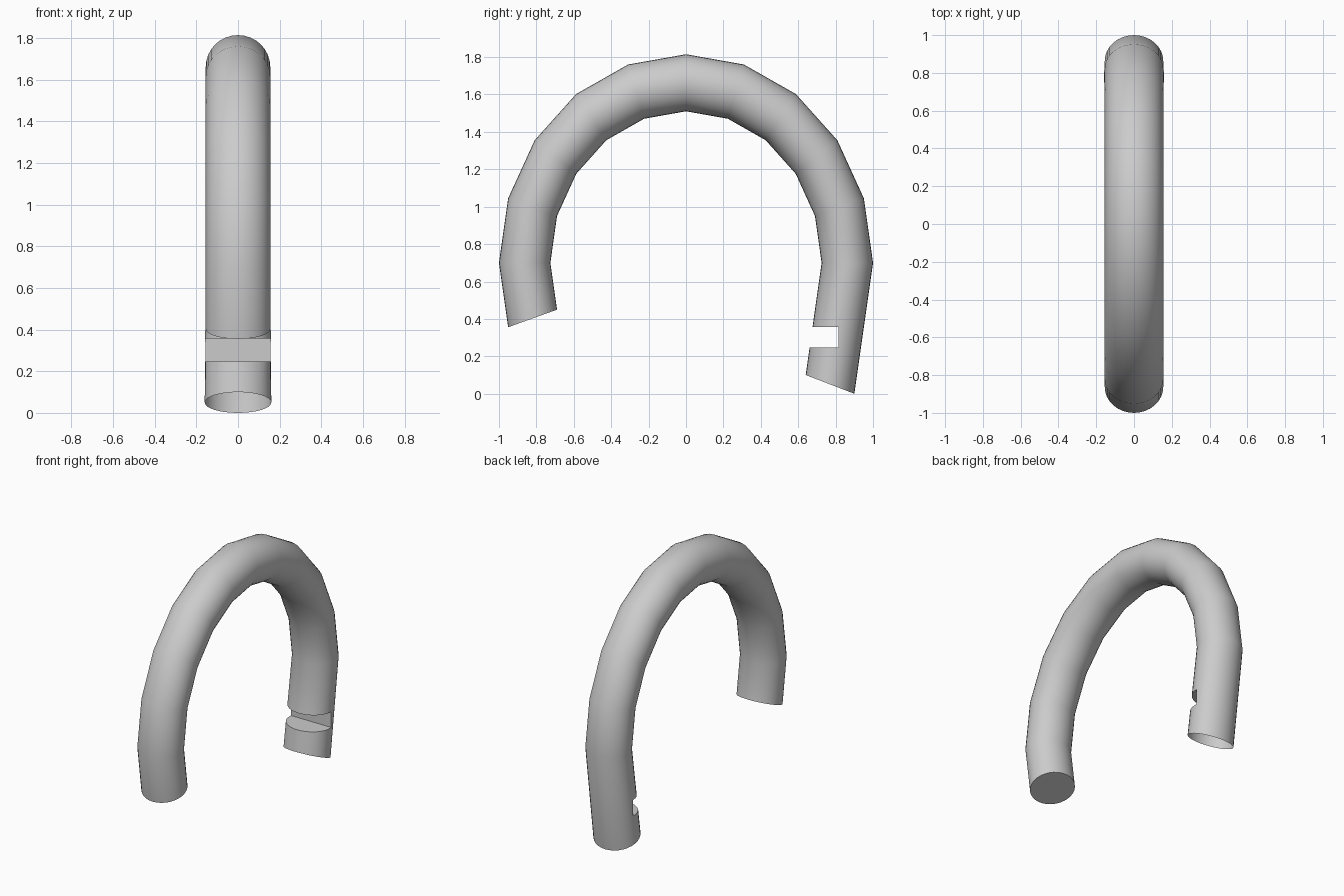
import bpy, bmesh
from math import sin, cos, pi, radians
from mathutils import Vector

if "Cube" in bpy.data.objects:
    bpy.data.objects.remove(bpy.data.objects["Cube"])

SIDES = 32
WIDTH = 0.155


def arch_pair(deg):
    """Outer and inner edge points of the arch at one angle (side plane)."""
    a = radians(deg)
    outer = Vector((0, cos(a), 0.70 + 1.115 * sin(a)))
    inner = Vector((0, 0.725 * cos(a), 0.70 + 0.81 * sin(a)))
    return outer, inner


# Cross-section stations: long leg end, the arch, short leg end
stations = [(Vector((0, 0.90, 0.0)), Vector((0, 0.64, 0.10)), 0.16)]
stations += [(*arch_pair(d), WIDTH) for d in range(0, 199, 18)]

# Curved bar swept through the stations
bm = bmesh.new()
rings = []
for outer, inner, w in stations:
    mid, half = (outer + inner) / 2, (outer - inner) / 2
    rings.append([bm.verts.new(mid + half * cos(2 * pi * i / SIDES)
                               + Vector((w * sin(2 * pi * i / SIDES), 0, 0)))
                  for i in range(SIDES)])
for r0, r1 in zip(rings, rings[1:]):
    for i in range(SIDES):
        j = (i + 1) % SIDES
        bm.faces.new((r0[i], r0[j], r1[j], r1[i]))
bm.faces.new(rings[0])
bm.faces.new(rings[-1])
bmesh.ops.recalc_face_normals(bm, faces=bm.faces[:])
mesh = bpy.data.meshes.new("shackle")
bm.to_mesh(mesh)
bm.free()
shackle = bpy.data.objects.new("shackle", mesh)
bpy.context.collection.objects.link(shackle)

# Locking notch on the inside of the long leg
bpy.ops.mesh.primitive_cube_add(size=1, location=(0, 0.6575, 0.3025))
cutter = bpy.context.object
cutter.name = "notch_cutter"
cutter.scale = (0.6, 0.315, 0.111)
cutter.hide_render = True
cut = shackle.modifiers.new("notch", 'BOOLEAN')
cut.operation = 'DIFFERENCE'
cut.solver = 'EXACT'
cut.object = cutter
bpy.context.view_layer.objects.active = shackle
bpy.ops.object.select_all(action='DESELECT')
shackle.select_set(True)
bpy.ops.object.modifier_apply(modifier=cut.name)
bpy.data.objects.remove(cutter)

# Open the hollow end of the long leg
bm = bmesh.new()
bm.from_mesh(shackle.data)
end_normal = Vector((0, -0.10, -0.26)).normalized()
caps = [f for f in bm.faces
        if f.normal.dot(end_normal) > 0.98 and f.calc_center_median().z < 0.13]
bmesh.ops.delete(bm, geom=caps, context='FACES')
bm.to_mesh(shackle.data)
bm.free()

bpy.ops.object.shade_smooth_by_angle(angle=radians(35))
